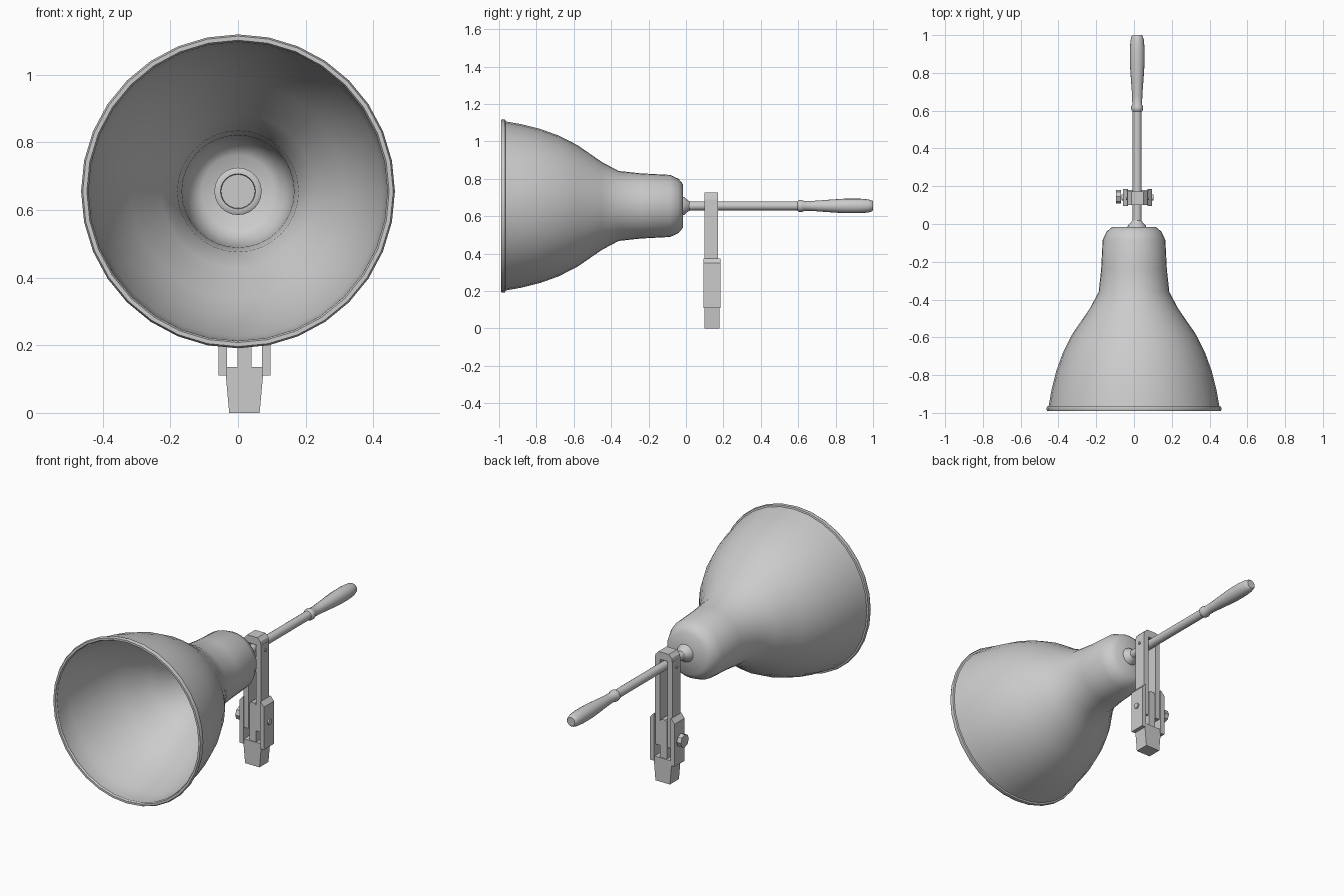
import bpy, bmesh, math
from mathutils import Matrix, Vector

cube = bpy.data.objects.get("Cube")
if cube:
    bpy.data.objects.remove(cube, do_unlink=True)

grey = bpy.data.materials.new("light_grey_metal")
grey.use_nodes = True
COLOUR = (0.6, 0.6, 0.6, 1)
grey.diffuse_color = COLOUR
grey.node_tree.nodes["Principled BSDF"].inputs["Base Color"].default_value = COLOUR

AXIS_Z = 0.655   # height of lamp and handle axis
MID_X = 0.019    # centre of stand and handle


def finish(bm, name, smooth=None):
    bmesh.ops.recalc_face_normals(bm, faces=bm.faces)
    mesh = bpy.data.meshes.new(name)
    bm.to_mesh(mesh)
    bm.free()
    mesh.materials.append(grey)
    obj = bpy.data.objects.new(name, mesh)
    bpy.context.collection.objects.link(obj)
    if smooth:
        bpy.ops.object.select_all(action='DESELECT')
        obj.select_set(True)
        bpy.context.view_layer.objects.active = obj
        bpy.ops.object.shade_smooth_by_angle(angle=math.radians(smooth))
    return obj


def lathe(name, profile, x, segments, smooth=40):
    """Spin (y, radius) points around a line parallel to y."""
    bm = bmesh.new()
    pts = [bm.verts.new((x, y, AXIS_Z + r)) for y, r in profile]
    edges = [bm.edges.new(pair) for pair in zip(pts, pts[1:])]
    bmesh.ops.spin(bm, geom=pts + edges, cent=(x, 0, AXIS_Z), axis=(0, 1, 0),
                   angle=math.tau, steps=segments)
    bmesh.ops.remove_doubles(bm, verts=bm.verts, dist=0.0002)
    return finish(bm, name, smooth)


def plate(name, outline, y0, y1):
    """Extrude an (x, z) outline from y0 to y1."""
    bm = bmesh.new()
    face = bm.faces.new([bm.verts.new((x, y0, z)) for x, z in outline])
    out = bmesh.ops.extrude_face_region(bm, geom=[face])
    verts = [v for v in out["geom"] if isinstance(v, bmesh.types.BMVert)]
    bmesh.ops.translate(bm, verts=verts, vec=(0, y1 - y0, 0))
    return finish(bm, name)


def rod(name, centre, radius, length, segments, smooth=None):
    """Cylinder lying along x."""
    bm = bmesh.new()
    bmesh.ops.create_cone(bm, cap_ends=True, segments=segments, radius1=radius,
                          radius2=radius, depth=length,
                          matrix=Matrix.Translation(Vector(centre))
                          @ Matrix.Rotation(math.pi / 2, 4, 'Y'))
    return finish(bm, name, smooth)


# Bell shade: outer skin, rolled rim, then inner skin
bell = [(-0.015, 0), (-0.015, 0.115), (-0.04, 0.145), (-0.085, 0.166), (-0.24, 0.174),
        (-0.36, 0.187), (-0.45, 0.235), (-0.58, 0.325), (-0.68, 0.376),
        (-0.78, 0.412), (-0.88, 0.437), (-0.965, 0.452)]
rim = [(-0.967, 0.461), (-0.98, 0.464), (-0.99, 0.459), (-0.99, 0.447), (-0.98, 0.442)]
inner = [(y - 0.007, max(r - 0.008, 0)) for y, r in reversed(bell)]
lathe("bell_shade", bell + rim + inner, 0, 32)

# Socket ring inside the neck
lathe("socket_ring", [(-0.02, 0.07), (-0.05, 0.07), (-0.055, 0.063), (-0.055, 0.052),
                      (-0.05, 0.05), (-0.035, 0.05), (-0.035, 0)], 0, 24)

# Flared collar, stem and turned handle
lathe("stem_collar", [(-0.018, 0.05), (-0.008, 0.047), (0.008, 0.032), (0.02, 0.024)],
      MID_X - 0.004, 20)
lathe("stem", [(-0.01, 0), (-0.01, 0.024), (0.6, 0.024), (0.6, 0)], MID_X - 0.002, 16)
lathe("handle", [(0.595, 0), (0.595, 0.024), (0.603, 0.031), (0.62, 0.032), (0.632, 0.026),
                 (0.68, 0.027), (0.76, 0.033), (0.85, 0.039), (0.93, 0.039),
                 (0.975, 0.035), (0.995, 0.029), (1.0, 0.024), (1.0, 0)], MID_X - 0.002, 16)

# Tapered foot with a tongue standing between the fork arms
plate("tapered_foot", [(MID_X + x, z) for x, z in
      ((-0.045, 0), (0.045, 0), (0.055, 0.11), (0.055, 0.135),
       (-0.055, 0.135), (-0.055, 0.11))], 0.1, 0.18)
plate("centre_tongue", [(MID_X + x, z) for x, z in
      ((-0.021, 0.13), (0.021, 0.13), (0.021, 0.34), (0.012, 0.352),
       (-0.012, 0.352), (-0.021, 0.34))], 0.104, 0.174)

# Side cheeks and fork arms, mirrored about the stand
for side, label in ((-1, "right"), (1, "left")):
    plate(label + "_cheek", [(MID_X + side * x, z) for x, z in
          ((0.052, 0.11), (0.077, 0.11), (0.077, 0.35), (0.055, 0.375), (0.052, 0.375))],
          0.094, 0.184)
    plate(label + "_fork_arm", [(MID_X + side * x, z) for x, z in
          ((0.024, 0.2), (0.055, 0.2), (0.055, 0.69), (0.024, 0.69))], 0.1, 0.172)

# Rounded cap joining the arms
plate("fork_cap", [(MID_X + x, z) for x, z in
      ((-0.055, 0.685), (0.055, 0.685), (0.05, 0.708), (0.032, 0.727),
       (-0.032, 0.727), (-0.05, 0.708))], 0.1, 0.172)

# Pivot pin and clamping bolt with knob
rod("pivot_pin", (MID_X, 0.136, 0.65), 0.008, 0.122, 12, 40)
rod("clamp_bolt", (MID_X, 0.14, 0.25), 0.016, 0.17, 12, 40)
rod("clamp_knob", (-0.081, 0.145, 0.25), 0.036, 0.026, 8)
